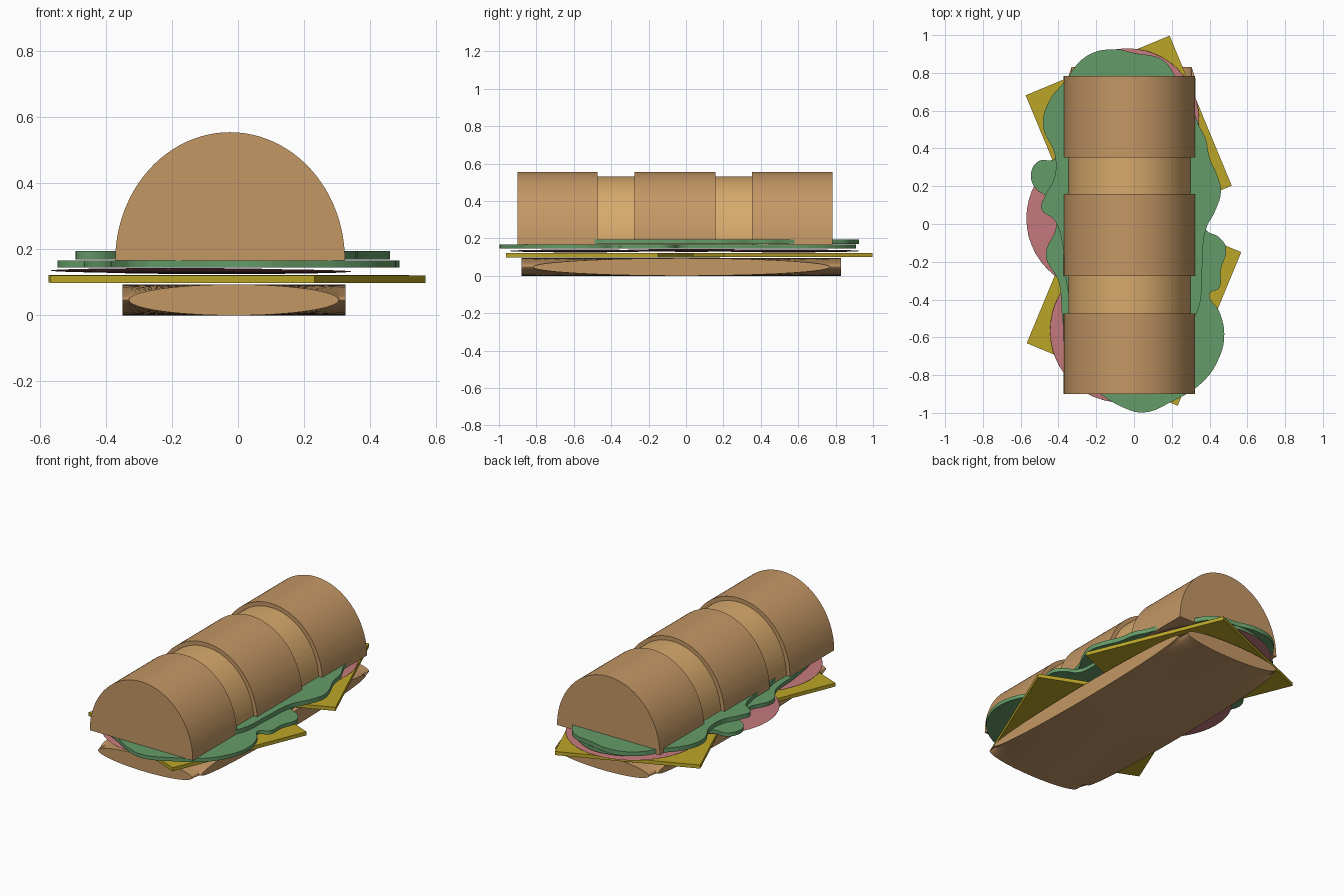
import bpy, bmesh, math

if "Cube" in bpy.data.objects:
    bpy.data.objects.remove(bpy.data.objects["Cube"])


def material(name, rgb):
    m = bpy.data.materials.new(name)
    m.diffuse_color = (*rgb, 1)
    m.use_nodes = True
    m.node_tree.nodes["Principled BSDF"].inputs["Base Color"].default_value = m.diffuse_color
    return m


CRUST = material("crust", (0.55, 0.31, 0.13))
CRUMB = material("light_crust", (0.68, 0.40, 0.15))
CHEESE = material("cheese", (0.50, 0.38, 0.02))
MEAT = material("meat", (0.55, 0.19, 0.20))
LEAF = material("leaf", (0.13, 0.33, 0.14))


def finish(bm, name, mat, angle=40):
    bmesh.ops.recalc_face_normals(bm, faces=bm.faces)
    me = bpy.data.meshes.new(name)
    bm.to_mesh(me)
    bm.free()
    me.materials.append(mat)
    ob = bpy.data.objects.new(name, me)
    bpy.context.collection.objects.link(ob)
    bpy.ops.object.select_all(action='DESELECT')
    bpy.context.view_layer.objects.active = ob
    ob.select_set(True)
    bpy.ops.object.shade_smooth_by_angle(angle=math.radians(angle))
    return ob


# Top bun: half-elliptic slices along y, with narrower scored sections between
def half_round(name, y0, y1, rx, rz, mat, n=48):
    bm = bmesh.new()
    rings = [[bm.verts.new((-0.024 + rx * math.cos(math.pi * i / n), y,
                            0.166 + rz * math.sin(math.pi * i / n)))
              for i in range(n + 1)] for y in (y0, y1)]
    a, b = rings
    for i in range(n + 1):
        j = (i + 1) % (n + 1)
        bm.faces.new((a[i], a[j], b[j], b[i]))
    bm.faces.new(a)
    bm.faces.new(b)
    finish(bm, name, mat)


for i, (y0, y1) in enumerate([(-0.90, -0.473), (-0.276, 0.158), (0.353, 0.783)]):
    half_round(f"top_bun_{i + 1}", y0, y1, 0.348, 0.389, CRUST)
for i, (y0, y1) in enumerate([(-0.473, -0.276), (0.158, 0.353)]):
    half_round(f"bun_score_{i + 1}", y0, y1, 0.324, 0.364, CRUMB)


# Bottom bun: slab whose four sides are ellipses pinched at the corners
def bottom_bun():
    n, ax, ay, h = 32, 0.318, 0.795, 0.047
    steps = [math.sin(math.pi / 2 * (2 * i / n - 1)) for i in range(n + 1)]
    xs = [-0.338] + [ax * s for s in steps] + [0.338]
    ys = [-0.855] + [ay * s for s in steps] + [0.855]
    last = n + 2
    bm = bmesh.new()
    layers = []
    for sign in (1, -1):
        g = {}
        for i, x in enumerate(xs):
            for j, y in enumerate(ys):
                if i in (0, last) and j in (0, last):
                    continue
                u, v = min(1, abs(x) / ax), min(1, abs(y) / ay)
                z = h + sign * h * math.sqrt(max(0, 1 - (u * v) ** 2))
                g[i, j] = bm.verts.new((x - 0.0125, y - 0.025, z))
        for i in range(last):
            for j in range(last):
                q = [g[k] for k in ((i, j), (i + 1, j), (i + 1, j + 1), (i, j + 1)) if k in g]
                if len(q) == 4 or sign == 1:
                    bm.faces.new(q)
        layers.append(g)
    t, b = layers
    for k in range(1, last - 1):
        for e in (0, last):
            bm.faces.new((t[k, e], t[k + 1, e], b[k + 1, e], b[k, e]))
            bm.faces.new((t[e, k], t[e, k + 1], b[e, k + 1], b[e, k]))
    bmesh.ops.remove_doubles(bm, verts=bm.verts, dist=1e-5)
    finish(bm, "bottom_bun", CRUST)


bottom_bun()

# Cheese slices: two thin turned squares
for i, (x, y, z, sx, sy, rot) in enumerate([(-0.028, 0.442, 0.111, 0.825, 0.86, 22.5),
                                            (0.0, -0.39, 0.110, 0.865, 0.88, -22.5)]):
    bm = bmesh.new()
    bmesh.ops.create_cube(bm, size=1)
    ob = finish(bm, f"cheese_slice_{i + 1}", CHEESE)
    ob.location = (x, y, z)
    ob.scale = (sx, sy, 0.022)
    ob.rotation_euler.z = math.radians(rot)

# Meat slices: flattened round discs
for i, (x, y, z) in enumerate([(-0.035, 0.55, 0.133), (-0.19, 0.03, 0.136), (-0.065, -0.565, 0.133)]):
    bm = bmesh.new()
    bmesh.ops.create_uvsphere(bm, u_segments=48, v_segments=16, radius=0.38)
    ob = finish(bm, f"meat_slice_{i + 1}", MEAT, 180)
    ob.location = (x, y, z)
    ob.scale.z = 0.02


# Lettuce: wavy closed outlines filled and given thickness
def leaf(name, pts, z, half):
    cu = bpy.data.curves.new(name, 'CURVE')
    cu.dimensions = '2D'
    cu.fill_mode = 'BOTH'
    cu.extrude = half
    cu.resolution_u = 5
    sp = cu.splines.new('BEZIER')
    sp.bezier_points.add(len(pts) - 1)
    for bp, (x, y) in zip(sp.bezier_points, pts):
        bp.co = (x, y, 0)
        bp.handle_left_type = bp.handle_right_type = 'AUTO'
    sp.use_cyclic_u = True
    cu.materials.append(LEAF)
    ob = bpy.data.objects.new(name, cu)
    bpy.context.collection.objects.link(ob)
    ob.location.z = z
    bpy.ops.object.select_all(action='DESELECT')
    bpy.context.view_layer.objects.active = ob
    ob.select_set(True)
    bpy.ops.object.convert(target='MESH')
    bm = bmesh.new()
    bm.from_mesh(ob.data)
    bmesh.ops.remove_doubles(bm, verts=bm.verts, dist=1e-5)
    bmesh.ops.recalc_face_normals(bm, faces=bm.faces)
    bm.to_mesh(ob.data)
    bm.free()
    bpy.ops.object.shade_smooth_by_angle(angle=math.radians(40))


leaf("lettuce_lower", [
    (0.05, -0.998), (0.2, -0.94), (0.36, -0.84), (0.45, -0.71), (0.478, -0.58), (0.45, -0.46),
    (0.40, -0.37), (0.45, -0.34), (0.46, -0.24), (0.488, -0.13), (0.45, -0.07), (0.38, -0.03),
    (0.36, 0.1), (0.35, 0.3), (0.3, 0.5), (0.25, 0.7), (0.1, 0.87), (-0.1, 0.9), (-0.28, 0.78),
    (-0.35, 0.6), (-0.38, 0.4), (-0.43, 0.34), (-0.50, 0.335), (-0.543, 0.28), (-0.53, 0.2),
    (-0.45, 0.13), (-0.41, 0.0), (-0.467, -0.17), (-0.40, -0.3), (-0.38, -0.5), (-0.35, -0.68),
    (-0.31, -0.82), (-0.18, -0.90), (-0.06, -0.97)], 0.156, 0.011)
leaf("lettuce_upper", [
    (0.46, 0.17), (0.44, 0.26), (0.40, 0.35), (0.38, 0.45), (0.34, 0.53), (0.30, 0.65),
    (0.22, 0.78), (0.15, 0.87), (0.0, 0.905), (-0.1, 0.925), (-0.25, 0.89), (-0.37, 0.75),
    (-0.45, 0.65), (-0.482, 0.52), (-0.42, 0.37), (-0.42, 0.25), (-0.47, 0.15), (-0.49, 0.08),
    (-0.42, 0.02), (-0.38, -0.1), (-0.36, -0.3), (-0.3, -0.5), (-0.15, -0.63), (0.05, -0.65),
    (0.25, -0.58), (0.34, -0.45), (0.36, -0.25), (0.38, -0.03), (0.43, 0.07)], 0.182, 0.013)
